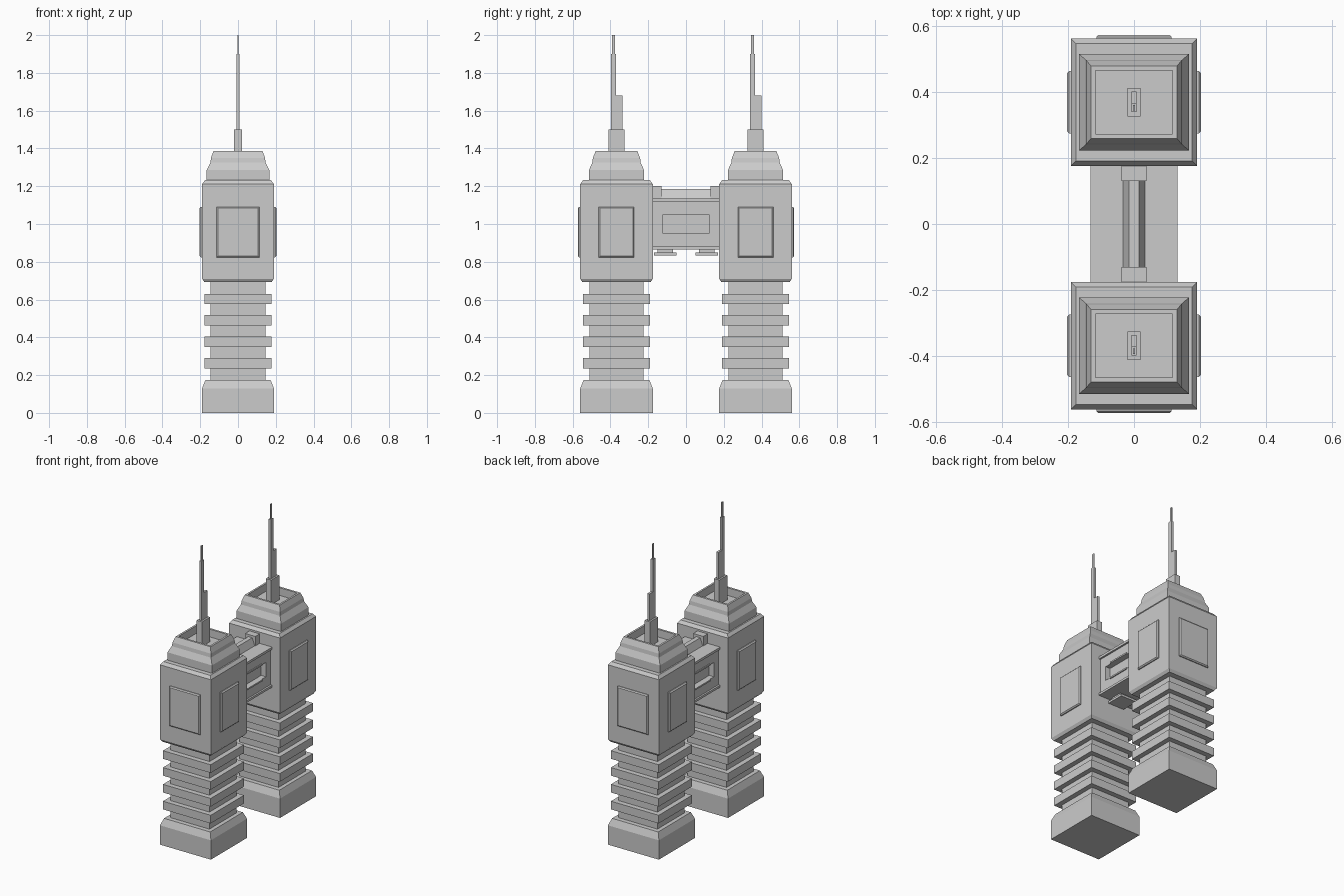
import bpy, bmesh

if "Cube" in bpy.data.objects:
    bpy.data.objects.remove(bpy.data.objects["Cube"])

TOWER_Y = 0.368


def loft(name, rings, center=(0, 0, 0), axis='z'):
    """Skin a stack of rectangles (half width, half depth, position along axis)."""
    place = {'z': lambda a, b, t: (a, b, t),
             'y': lambda a, b, t: (a, t, b),
             'x': lambda a, b, t: (t, a, b)}[axis]
    bm = bmesh.new()
    loops = []
    for a, b, t in rings:
        loops.append([bm.verts.new(place(sa * a, sb * b, t))
                      for sa, sb in ((-1, -1), (1, -1), (1, 1), (-1, 1))])
    for lo, hi in zip(loops, loops[1:]):
        for i in range(4):
            j = (i + 1) % 4
            bm.faces.new((lo[i], lo[j], hi[j], hi[i]))
    bm.faces.new(loops[0][::-1])
    bm.faces.new(loops[-1])
    bmesh.ops.recalc_face_normals(bm, faces=bm.faces)
    mesh = bpy.data.meshes.new(name)
    bm.to_mesh(mesh)
    bm.free()
    obj = bpy.data.objects.new(name, mesh)
    obj.location = center
    bpy.context.collection.objects.link(obj)
    return obj


def box(name, x, y, z):
    """Box from (min, max) pairs."""
    return loft(name, [((x[1] - x[0]) / 2, (y[1] - y[0]) / 2, t) for t in z],
                ((x[0] + x[1]) / 2, (y[0] + y[1]) / 2, 0))


def tower(side):
    cy = side * TOWER_Y
    c = (0, cy, 0)
    # Plinth and shaft with projecting floor bands
    loft("tower_base", [(.19, .192, 0), (.19, .192, .13), (.172, .174, .175)], c)
    loft("tower_shaft", [(.145, .143, .17), (.145, .143, .70)], c)
    for i in range(4):
        z = .235 + i * .1135
        loft("floor_band", [(.178, .177, z), (.178, .177, z + .055)], c)
    # Large upper block
    loft("upper_block", [(.178, .18, .692), (.19, .192, .71),
                         (.19, .192, 1.212), (.175, .177, 1.232)], c)
    # Stepped crown with a sunken roof
    loft("crown", [(.166, .146, 1.225), (.166, .146, 1.285), (.146, .128, 1.325),
                   (.143, .125, 1.35), (.13, .11, 1.387), (.117, .096, 1.387),
                   (.117, .096, 1.335)], c)
    # Raised wall panels on the three outward sides
    for s in (-1, 1):
        loft("side_panel", [(.094, .134, s * .18), (.094, .134, s * .196),
                            (.087, .127, s * .203)], (0, cy, .957), 'x')
    loft("end_panel", [(.114, .134, side * .18), (.114, .134, side * .198),
                       (.107, .127, side * .204)], (0, cy, .957), 'y')
    # Stepped mast, same orientation on both towers
    box("mast_base", (-.02, .02), (cy - .043, cy + .043), (1.33, 1.5))
    box("mast_step", (-.008, .008), (cy - .03, cy + .032), (1.48, 1.68))
    box("mast_pole", (-.008, .008), (cy - .03, cy - .003), (1.66, 1.9))
    box("mast_tip", (-.003, .003), (cy - .025, cy - .009), (1.89, 2.0))


for side in (-1, 1):
    tower(side)

# Bridge body with a recessed window on both sides
loft("bridge_body", [(.125, .048, -.085), (.125, .048, -.12), (.185, .128, -.12),
                     (.185, .128, .12), (.125, .048, .12), (.125, .048, .085)],
     (0, 0, 1.0), 'x')
box("bridge_top_slab", (-.132, .132), (-.185, .185), (1.12, 1.136))
box("bridge_bottom_slab", (-.132, .132), (-.185, .185), (.865, .88))
for s in (-1, 1):
    xs = sorted((s * .115, s * .127))
    box("window_lintel", xs, (-.078, .078), (1.048, 1.058))
    box("window_sill", xs, (-.078, .078), (.942, .952))

# Roof ridge between two end blocks
loft("roof_ridge", [(.036, .14, 1.13), (.015, .14, 1.185)])
for s in (-1, 1):
    loft("ridge_end_block", [(.038, .038, s * .185), (.038, .038, s * .13)],
         (0, 0, 1.162), 'y')

# Hanging brackets under the bridge
for s in (-1, 1):
    box("bracket_foot", (-.06, .06), sorted((s * .05, s * .17)), (.833, .848))
    box("bracket_stem", (-.05, .05), sorted((s * .07, s * .15)), (.845, .87))
